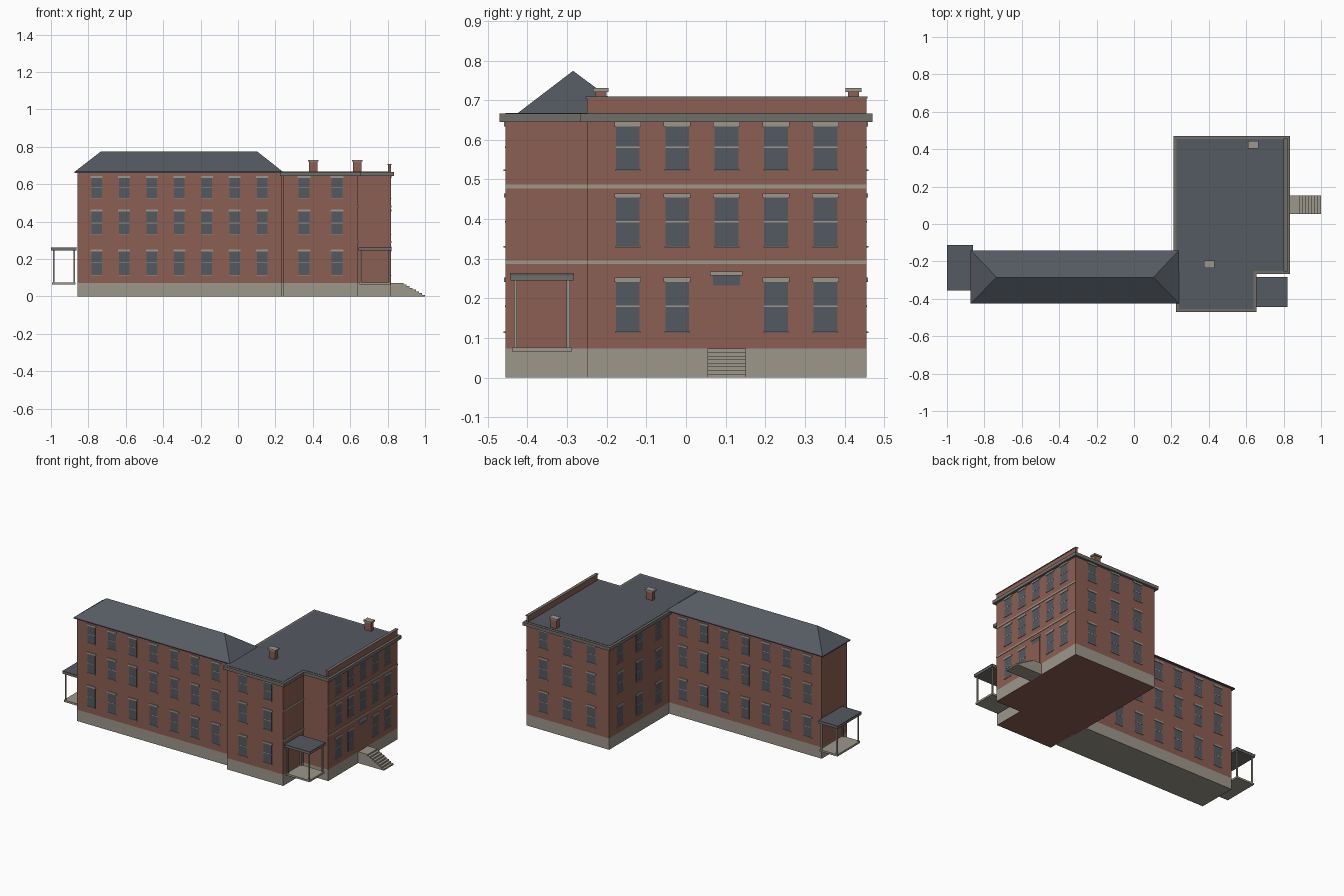
import bpy
import bmesh

cube = bpy.data.objects.get("Cube")
if cube:
    bpy.data.objects.remove(cube, do_unlink=True)


def material(name, r, g, b):
    m = bpy.data.materials.new(name)
    m.use_nodes = True
    m.diffuse_color = (r, g, b, 1)
    m.node_tree.nodes["Principled BSDF"].inputs["Base Color"].default_value = (r, g, b, 1)
    return m


BRICK = material("brick", 0.26, 0.112, 0.084)
STONE = material("pale stone", 0.34, 0.31, 0.26)
CORNICE = material("grey cornice", 0.165, 0.156, 0.141)
SLATE = material("slate", 0.091, 0.102, 0.122)
GLASS = material("window glass", 0.088, 0.1, 0.12)


def finish(name, bm, mats):
    bmesh.ops.recalc_face_normals(bm, faces=bm.faces)
    me = bpy.data.meshes.new(name)
    bm.to_mesh(me)
    bm.free()
    for m in mats:
        me.materials.append(m)
    ob = bpy.data.objects.new(name, me)
    bpy.context.collection.objects.link(ob)
    return ob


def boxes(name, mat, *bounds):
    """One object from boxes given as (x range, y range, z range)."""
    bm = bmesh.new()
    for rng in bounds:
        for v in bmesh.ops.create_cube(bm, size=1)["verts"]:
            v.co = [r[0] if c < 0 else r[1] for c, r in zip(v.co, rng)]
    return finish(name, bm, [mat])


def grow(r, d):
    return (r[0] - d, r[1] + d)


BASE, TOP, EAVE = 0.073, 0.648, 0.667
WING = ((-0.857, 0.235), (-0.41, -0.155))
MAIN = ((0.228, 0.817), (-0.25, 0.455))
FRONT = ((0.24, 0.64), (-0.455, -0.25))

# Walls on their stone foundations
for label, (xr, yr) in (("wing", WING), ("main_block", MAIN), ("front_block", FRONT)):
    boxes(label + "_walls", BRICK, (xr, yr, (BASE, EAVE - 0.004)))
    base = boxes(label + "_foundation", STONE, (xr, yr, (0, BASE)))
    if label != "wing":
        base.data.materials.append(BRICK)
        for f in base.data.polygons:
            f.material_index = int(f.normal.z < -0.5)

# Cornices and flat roofs of the blocks
for label, (xr, yr) in (("main_block", MAIN), ("front_block", FRONT)):
    boxes(label + "_cornice", CORNICE, (grow(xr, 0.016), grow(yr, 0.016), (TOP - 0.003, EAVE - 0.001)))
boxes("flat_roof", SLATE,
      (MAIN[0], MAIN[1], (EAVE - 0.01, EAVE + 0.001)),
      (FRONT[0], (FRONT[1][0], MAIN[1][0]), (EAVE - 0.01, EAVE + 0.001)))

# Hipped roof of the wing
bm = bmesh.new()
eave_x, eave_y = (-0.873, 0.24), (-0.425, -0.141)
corners = [(eave_x[i], eave_y[j]) for i, j in ((0, 0), (1, 0), (1, 1), (0, 1))]
low = [bm.verts.new((x, y, EAVE - 0.006)) for x, y in corners]
up = [bm.verts.new((x, y, EAVE)) for x, y in corners]
left, right = [bm.verts.new((x, -0.285, 0.774)) for x in (-0.735, 0.104)]
bm.faces.new(low)
for i in range(4):
    j = (i + 1) % 4
    bm.faces.new((low[i], low[j], up[j], up[i]))
bm.faces.new((up[0], up[1], right, left))
bm.faces.new((up[1], up[2], right))
bm.faces.new((up[2], up[3], left, right))
bm.faces.new((up[3], up[0], left))
finish("wing_hip_roof", bm, [SLATE])

# Parapet along the right side
boxes("parapet", BRICK, ((0.803, 0.817), MAIN[1], (EAVE, 0.705)))
boxes("parapet_cap", CORNICE, ((0.8, 0.82), grow(MAIN[1], 0.003), (0.704, 0.709)))

# Chimneys
for label, x, y in (("front", 0.402, -0.215), ("back", 0.637, 0.423)):
    boxes(label + "_chimney", BRICK, ((x - 0.022, x + 0.022), (y - 0.014, y + 0.014), (EAVE, 0.722)))
    boxes(label + "_chimney_cap", STONE, ((x - 0.028, x + 0.028), (y - 0.02, y + 0.02), (0.721, 0.731)))

# Sash windows: sill height, meeting rail height, lintel foot
ROWS = ((0.115, 0.18, 0.241), (0.331, 0.393, 0.454), (0.524, 0.581, 0.634))


def facade(name, axis, wall, out, centres, width, skip=()):
    """Windows on the wall at x or y = wall, facing the direction out."""
    glass, trim = [], []

    def plate(c, half, z, depth):
        face = tuple(sorted((wall - out * 0.002, wall + out * depth)))
        along = (c - half, c + half)
        return (face, along, z) if axis == "x" else (along, face, z)

    for row, (sill, rail, head) in enumerate(ROWS):
        for col, c in enumerate(centres):
            if (row, col) in skip:
                continue
            h = width / 2
            glass.append(plate(c, h, (sill, head), 0.001))
            trim.append(plate(c, h + 0.004, (head, head + 0.011), 0.004))
            trim.append(plate(c, h, (rail - 0.002, rail + 0.002), 0.002))
            trim.append(plate(c, h + 0.002, (sill - 0.003, sill + 0.001), 0.005))
    boxes(name + "_window_glass", GLASS, *glass)
    boxes(name + "_window_trim", STONE, *trim)


wing_cols = [-0.756 + 0.1475 * i for i in range(7)]
side_cols = [-0.147 + 0.1247 * i for i in range(5)]
facade("wing_front", "y", WING[1][0], -1, wing_cols, 0.056)
facade("wing_back", "y", WING[1][1], 1, wing_cols, 0.056)
facade("block_front", "y", FRONT[1][0], -1, (0.353, 0.529), 0.06)
facade("block_back", "y", MAIN[1][1], 1, (0.355, 0.525, 0.695), 0.06)
facade("block_right", "x", MAIN[0][0], -1, (-0.045, 0.15, 0.345), 0.06)
facade("block_left", "x", MAIN[0][1], 1, side_cols, 0.06, skip=((0, 2),))

# Stone bands across the +x walls
for label, z in (("lower", 0.286), ("upper", 0.477)):
    boxes(label + "_stone_band", STONE,
          ((MAIN[0][1] - 0.002, MAIN[0][1] + 0.003), MAIN[1], (z, z + 0.01)),
          ((FRONT[0][1] - 0.002, FRONT[0][1] + 0.003), FRONT[1], (z, z + 0.01)))

# Side door with transom light and lintel
door_y = (0.068, 0.136)
door_x = (MAIN[0][1] - 0.002, MAIN[0][1] + 0.001)
boxes("side_door", BRICK, (door_x, door_y, (BASE, 0.232)))
boxes("side_door_transom", GLASS, (door_x, door_y, (0.232, 0.259)))
boxes("side_door_lintel", STONE, ((door_x[0], door_x[1] + 0.004), grow(door_y, 0.007), (0.258, 0.268)))

# Entrance stairs
steps = 8
boxes("entrance_stairs", STONE, *[
    ((MAIN[0][1], 0.885 + 0.115 * i / (steps - 1)), (0.054, 0.152), (0, BASE * (steps - i) / steps))
    for i in range(steps)])


# Porches
def porch(label, xr, yr):
    boxes(label + "_porch_roof", SLATE, (xr, yr, (0.258, 0.263)))
    boxes(label + "_porch_fascia", CORNICE, (grow(xr, -0.001), grow(yr, -0.001), (0.245, 0.259)))
    boxes(label + "_porch_floor", STONE, (grow(xr, -0.006), grow(yr, -0.006), (0.064, 0.076)))
    r = 0.004
    boxes(label + "_porch_posts", STONE, *[
        ((x - r, x + r), (y - r, y + r), (0.07, 0.25))
        for x in grow(xr, -0.014) for y in grow(yr, -0.014)])


porch("left_side", (0.643, 0.822), (-0.444, -0.283))
porch("right_side", (-1.0, -0.862), (-0.356, -0.113))
